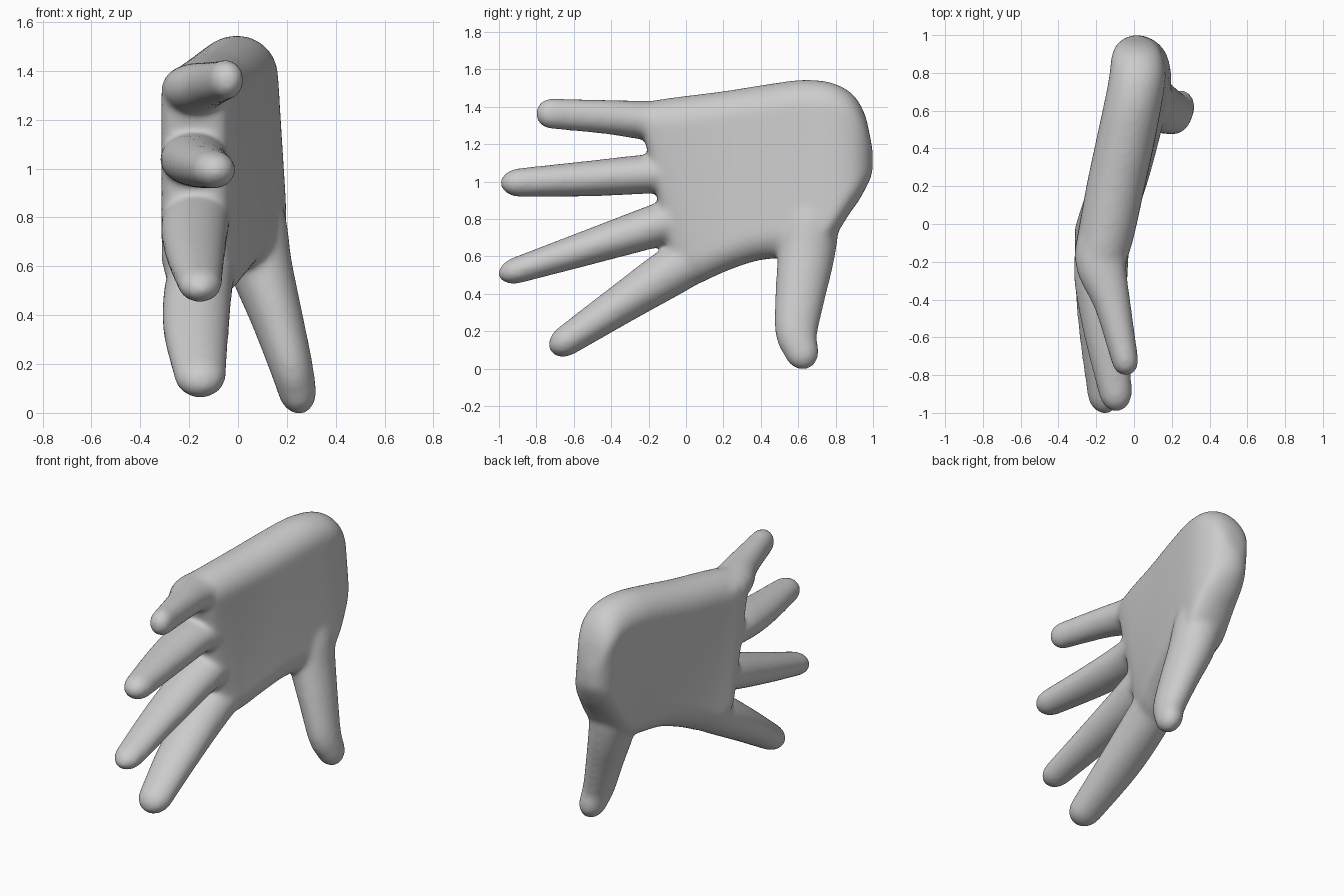
import bpy, bmesh, math
from mathutils import Vector

SIDES = 40
skin = bpy.data.materials.new("plain grey")
skin.diffuse_color = (0.6, 0.6, 0.6, 1)

bm = bmesh.new()


def refine(rows, n=4):
    """Pass a smooth curve through rows of station values."""
    out = []
    for k in range(len(rows) - 1):
        a, b = rows[max(k - 1, 0)], rows[k]
        c, d = rows[k + 1], rows[min(k + 2, len(rows) - 1)]
        for s in range(n):
            t = s / n
            out.append([0.5 * (2 * q + (r - p) * t + (2 * p - 5 * q + 4 * r - w) * t * t
                               + (3 * q - p - 3 * r + w) * t ** 3)
                        for p, q, r, w in zip(a, b, c, d)])
    return out + [list(rows[-1])]


def loft(rings):
    """Skin a list of closed rings and cap both ends."""
    loops = [[bm.verts.new(p) for p in ring] for ring in rings]
    for a, b in zip(loops, loops[1:]):
        for i in range(SIDES):
            j = (i + 1) % SIDES
            bm.faces.new((a[i], a[j], b[j], b[i]))
    bm.faces.new(loops[0][::-1])
    bm.faces.new(loops[-1])


def digit(stations, cap):
    """Tapered oval tube with a rounded tip; stations are (x, y, z, rx, rv)."""
    stations = refine(stations)
    pts = [Vector(s[:3]) for s in stations]
    rings = []

    def ring(c, d, rx, rv):
        u = (Vector((1, 0, 0)) - d * d.x).normalized()
        v = d.cross(u)
        angles = [2 * math.pi * i / SIDES for i in range(SIDES)]
        rings.append([c + u * rx * math.cos(a) + v * rv * math.sin(a) for a in angles])

    for k, s in enumerate(stations):
        d = (pts[min(k + 1, len(pts) - 1)] - pts[max(k - 1, 0)]).normalized()
        ring(pts[k], d, s[3], s[4])
    for k in range(1, 8):
        t = k / 7.3 * math.pi / 2
        ring(pts[-1] + d * cap * math.sin(t), d, s[3] * math.cos(t), s[4] * math.cos(t))
    loft(rings)


# palm: (y, centre x, half thickness, bottom z, top z, slant of section)
palm = [
    (-0.17, -0.178, 0.09, 0.56, 1.38, 0.22),
    (-0.15, -0.177, 0.125, 0.53, 1.41, 0.22),
    (-0.10, -0.170, 0.145, 0.49, 1.432, 0.19),
    (0.00, -0.143, 0.151, 0.452, 1.452, 0.11),
    (0.20, -0.099, 0.155, 0.518, 1.482, 0.02),
    (0.40, -0.055, 0.156, 0.58, 1.515, 0),
    (0.60, -0.014, 0.154, 0.59, 1.543, 0),
    (0.72, 0.008, 0.151, 0.61, 1.54, 0),
    (0.80, 0.017, 0.147, 0.71, 1.522, 0),
    (0.87, 0.016, 0.139, 0.82, 1.485, 0),
    (0.92, 0.011, 0.124, 0.89, 1.432, 0),
    (0.96, 0.004, 0.097, 0.96, 1.35, 0),
    (0.985, -0.002, 0.063, 1.01, 1.24, 0),
    (1.00, -0.004, 0.02, 1.06, 1.16, 0),
]
rings = []
for y, cx, hx, z0, z1, slant in refine(palm):
    mid, half = (z0 + z1) / 2, (z1 - z0) / 2
    r = min(hx, half)
    ring = []
    for i in range(SIDES):
        a = 2 * math.pi * (i + 0.5) / SIDES
        z = mid + r * math.sin(a) + math.copysign(half - r, math.sin(a))
        x = cx + hx * math.cos(a) + 0.085 * max(0, y) * max(0, 1.35 - z)
        ring.append((x, y + slant * (1.0 - z), z))
    rings.append(ring)
loft(rings)

# little, ring, middle and index fingers
digit([(-0.13, 0.05, 1.32, 0.12, 0.10), (-0.177, -0.185, 1.325, 0.138, 0.105),
       (-0.115, -0.42, 1.345, 0.098, 0.092), (-0.048, -0.72, 1.363, 0.072, 0.082)], 0.085)
digit([(-0.13, 0.05, 1.045, 0.12, 0.10), (-0.18, -0.20, 1.04, 0.140, 0.105),
       (-0.158, -0.50, 1.017, 0.125, 0.096), (-0.10, -0.88, 0.995, 0.090, 0.078)], 0.115)
digit([(-0.13, 0.08, 0.85, 0.12, 0.11), (-0.174, -0.13, 0.775, 0.14, 0.115),
       (-0.175, -0.50, 0.655, 0.124, 0.095), (-0.157, -0.89, 0.530, 0.092, 0.072)], 0.12)
digit([(-0.11, 0.16, 0.64, 0.12, 0.11), (-0.157, -0.05, 0.535, 0.138, 0.13),
       (-0.172, -0.33, 0.355, 0.137, 0.108), (-0.155, -0.63, 0.155, 0.107, 0.083)], 0.115)

# thumb, with a broad root that merges into the palm
digit([(-0.005, 0.67, 1.05, 0.10, 0.10), (0.045, 0.665, 0.80, 0.147, 0.15),
       (0.093, 0.642, 0.60, 0.130, 0.152), (0.156, 0.612, 0.40, 0.108, 0.135),
       (0.215, 0.590, 0.20, 0.090, 0.115), (0.24, 0.615, 0.10, 0.080, 0.094)], 0.11)

bmesh.ops.recalc_face_normals(bm, faces=bm.faces)
mesh = bpy.data.meshes.new("hand")
bm.to_mesh(mesh)
bm.free()
mesh.materials.append(skin)
hand = bpy.data.objects.new("hand", mesh)
bpy.context.collection.objects.link(hand)

# fuse the parts into one skin and soften the webs between digits
fuse = hand.modifiers.new("fuse", 'REMESH')
fuse.mode = 'VOXEL'
fuse.voxel_size = 0.013
fuse.use_smooth_shade = True
soften = hand.modifiers.new("soften", 'SMOOTH')
soften.factor = 0.5
soften.iterations = 24
